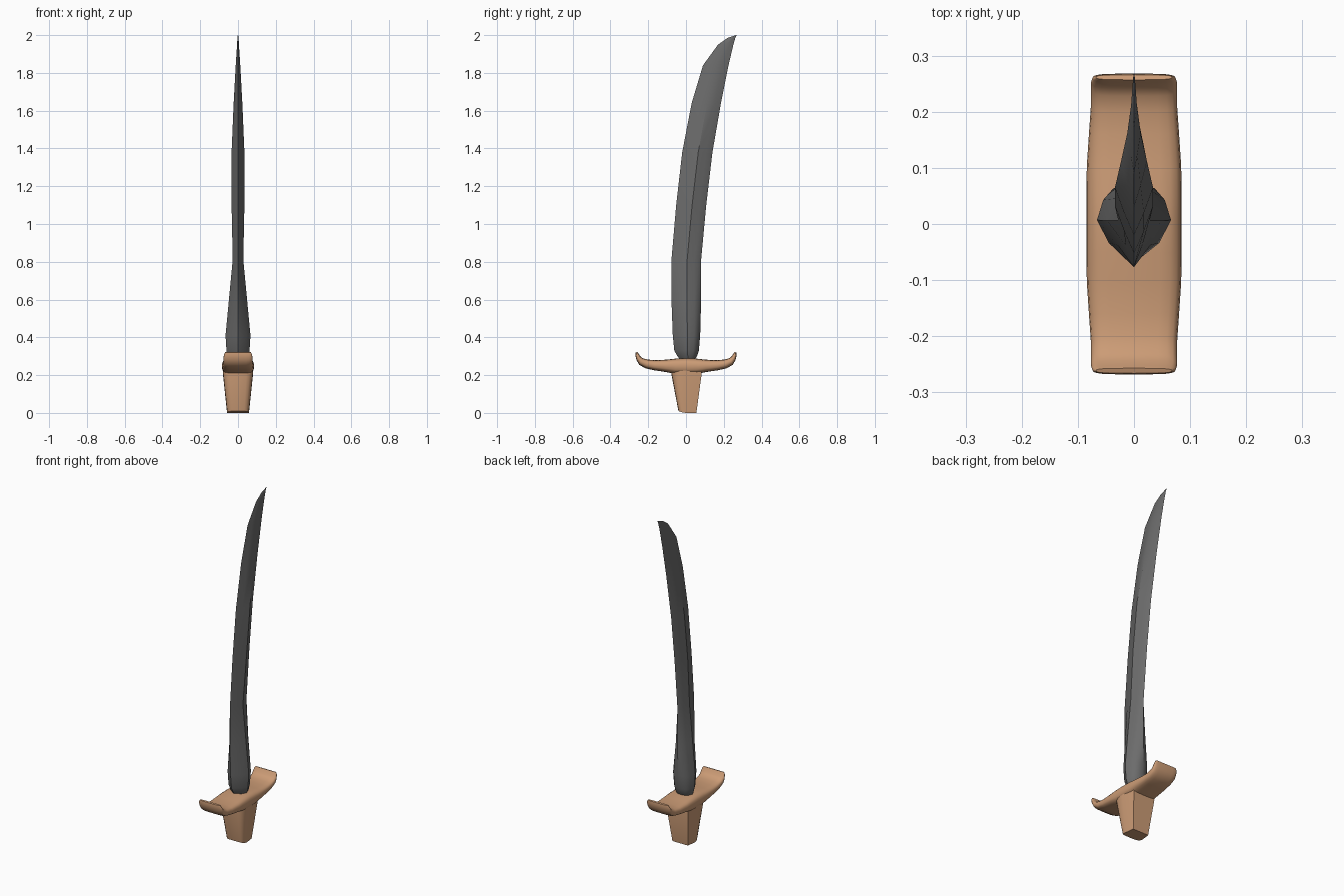
import bpy, bmesh, math

if "Cube" in bpy.data.objects:
    bpy.data.objects.remove(bpy.data.objects["Cube"])


def material(name, rgb):
    m = bpy.data.materials.new(name)
    m.diffuse_color = (*rgb, 1)
    m.use_nodes = True
    m.node_tree.nodes["Principled BSDF"].inputs["Base Color"].default_value = m.diffuse_color
    return m


steel = material("dark steel", (0.15, 0.15, 0.15))
wood = material("tan wood", (0.60, 0.33, 0.18))


def loft(name, rings, mat, angle):
    """Skin equal-length closed rings and cap both ends."""
    bm = bmesh.new()
    rows = [[bm.verts.new(p) for p in r] for r in rings]
    n = len(rows[0])
    for a, b in zip(rows, rows[1:]):
        for i in range(n):
            j = (i + 1) % n
            bm.faces.new((a[i], a[j], b[j], b[i]))
    bm.faces.new(rows[0])
    bm.faces.new(rows[-1])
    bmesh.ops.recalc_face_normals(bm, faces=bm.faces)
    me = bpy.data.meshes.new(name)
    bm.to_mesh(me)
    bm.free()
    me.materials.append(mat)
    ob = bpy.data.objects.new(name, me)
    bpy.context.collection.objects.link(ob)
    bpy.ops.object.select_all(action='DESELECT')
    ob.select_set(True)
    bpy.context.view_layer.objects.active = ob
    bpy.ops.object.shade_smooth_by_angle(angle=math.radians(angle))
    return ob


# Blade: z, cutting edge y, spine y, half thickness, roundness of the section
blade = [
    (0.28, -0.03, 0.045, 0.045, 1.0), (0.30, -0.045, 0.058, 0.055, 1.0),
    (0.33, -0.062, 0.068, 0.061, 1.0), (0.41, -0.070, 0.075, 0.066, 1.0),
    (0.60, -0.077, 0.080, 0.048, 0.6), (0.81, -0.077, 0.080, 0.028, 0.2),
    (1.10, -0.052, 0.107, 0.034, 0.1), (1.38, -0.020, 0.140, 0.034, 0.1),
    (1.64, 0.030, 0.185, 0.023, 0.1), (1.84, 0.090, 0.225, 0.012, 0.0),
    (1.95, 0.170, 0.251, 0.005, 0.0), (1.985, 0.220, 0.261, 0.003, 0.0),
    (2.00, 0.264, 0.268, 0.001, 0.0)]


def blade_ring(z, y0, y1, w, rnd):
    side = [(0.25, 0.5 + 0.18 * rnd), (0.53, 1.0),
            (0.78, 0.5 + 0.33 * rnd), (0.92, 0.2 + 0.36 * rnd)]
    right = [(w * k, y0 + (y1 - y0) * t, z) for t, k in side]
    left = [(-x, y, zz) for x, y, zz in reversed(right)]
    return [(0, y0, z)] + right + [(0, y1, z)] + left


loft("blade", [blade_ring(*s) for s in blade], steel, 35)

# Crossguard: top (y, z), bottom (y, z), half width; mirrored along y
half = [
    (0.00, 0.290, 0.00, 0.205, 0.085), (0.05, 0.288, 0.06, 0.207, 0.085),
    (0.10, 0.282, 0.11, 0.217, 0.084), (0.16, 0.279, 0.17, 0.226, 0.080),
    (0.20, 0.282, 0.215, 0.236, 0.077), (0.228, 0.289, 0.248, 0.255, 0.077),
    (0.242, 0.300, 0.262, 0.280, 0.077), (0.252, 0.316, 0.268, 0.305, 0.074),
    (0.257, 0.323, 0.266, 0.320, 0.068)]
full = [(-a, b, -c, d, w) for a, b, c, d, w in reversed(half[1:])] + half


def guard_ring(yt, zt, yb, zb, w):
    ring = []
    for i in range(20):
        a = math.tau * i / 20
        c, s = math.cos(a), math.sin(a)
        x = w * math.copysign(abs(c) ** 0.5, c)
        t = 0.5 + 0.5 * math.copysign(abs(s) ** 0.7, s)
        ring.append((x, yb + (yt - yb) * t, zb + (zt - zb) * t))
    return ring


loft("crossguard", [guard_ring(*s) for s in full], wood, 60)


# Grip: tapered block with a flat back and rounded front
def grip_ring(w, front, back, z, lift):
    ring = [(w * 0.88, back, z)]
    for i in range(11):
        a = math.pi * i / 10
        c, s = math.cos(a), math.sin(a)
        ring.append((w * math.copysign(abs(c) ** 0.5, c),
                     front * s ** 0.6 if s > 1e-6 else 0, z + lift * s))
    return ring + [(-w * 0.88, back, z)]


loft("grip", [grip_ring(0.058, -0.040, 0.055, 0.0, 0.010),
              grip_ring(0.080, -0.078, 0.083, 0.208, 0.0),
              grip_ring(0.080, -0.076, 0.078, 0.235, 0.0)], wood, 40)
